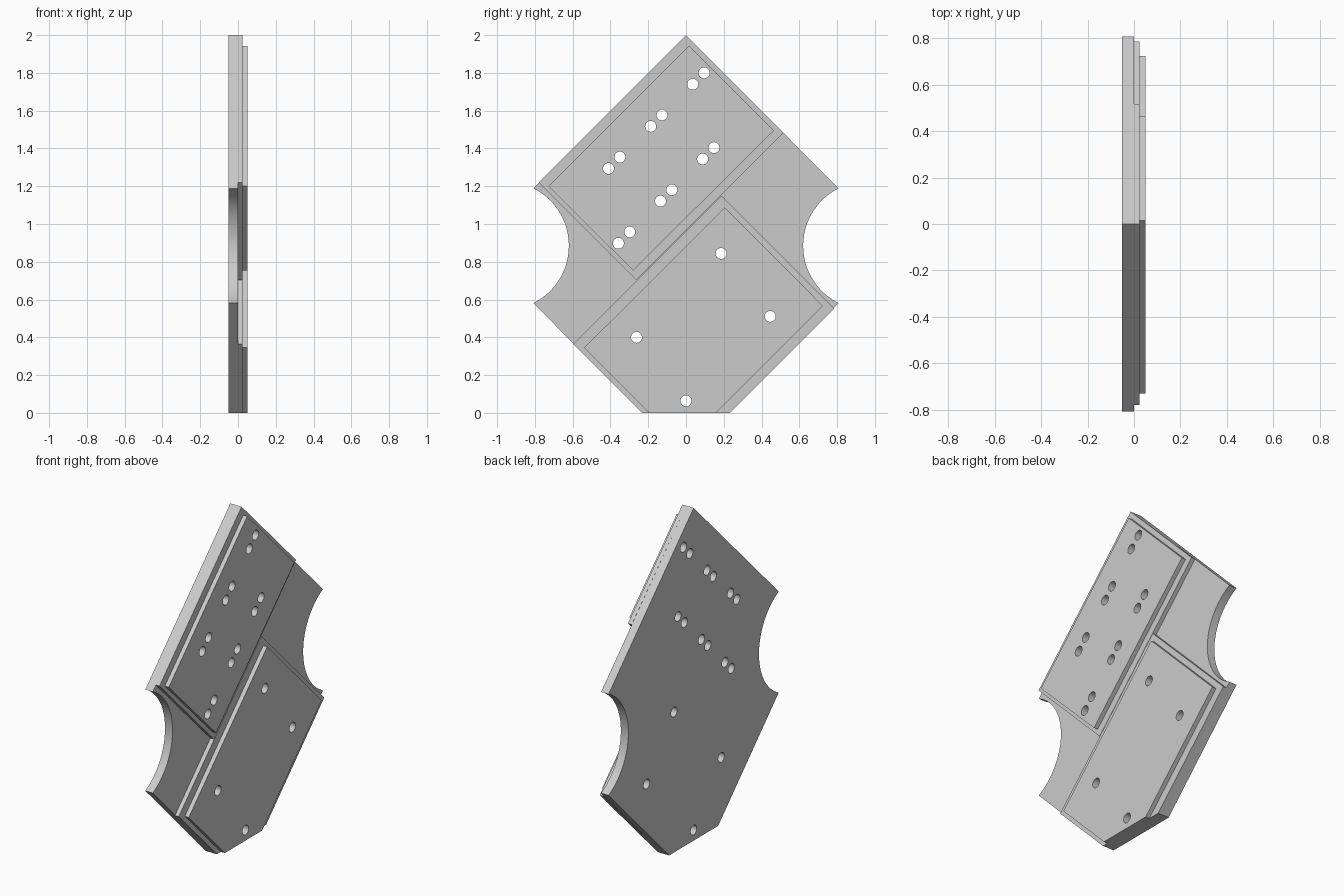
import bpy, bmesh
from math import atan2, cos, sin, pi, radians
from mathutils import Matrix, Vector

cube = bpy.data.objects.get("Cube")
if cube:
    bpy.data.objects.remove(cube, do_unlink=True)

grey = bpy.data.materials.new("plain grey")
grey.use_nodes = True
colour = (0.6, 0.6, 0.6, 1)
grey.diffuse_color = colour
grey.node_tree.nodes["Principled BSDF"].inputs["Base Color"].default_value = colour


def new_object(name, bm):
    mesh = bpy.data.meshes.new(name)
    bmesh.ops.recalc_face_normals(bm, faces=bm.faces)
    bm.to_mesh(mesh)
    bm.free()
    mesh.materials.append(grey)
    obj = bpy.data.objects.new(name, mesh)
    bpy.context.collection.objects.link(obj)
    return obj


def plate(name, outline, x0, x1):
    """Extrude a (y, z) outline along x."""
    bm = bmesh.new()
    face = bm.faces.new([bm.verts.new((x0, y, z)) for y, z in outline])
    solid = bmesh.ops.extrude_face_region(bm, geom=[face], use_keep_orig=True)
    moved = [v for v in solid["geom"] if isinstance(v, bmesh.types.BMVert)]
    bmesh.ops.translate(bm, verts=moved, vec=(x1 - x0, 0, 0))
    return new_object(name, bm)


# Side notch, as an arc from its upper to its lower corner
def notch(centre_y=0.96, centre_z=0.885, corner_y=0.808, half=0.304, steps=24):
    dy = corner_y - centre_y
    radius = Vector((dy, half)).length
    start = atan2(half, dy)
    sweep = 2 * (pi - start)
    angles = [start + sweep * i / steps for i in range(steps + 1)]
    return [(centre_y + radius * cos(a), centre_z + radius * sin(a)) for a in angles]


right_half = notch() + [(0.233, 0)]
left_half = [(-y, z) for y, z in reversed(right_half)]

# Layers: full base, two spacer plates, two smaller cover plates
plates = [
    plate("base_plate", [(0, 2)] + right_half + left_half, -0.051, -0.001),
    plate("upper_spacer", [(0, 2), (0.517, 1.483), (-0.263, 0.703), (-0.78, 1.22)],
          -0.001, 0.024),
    plate("lower_spacer", [(0.188, 1.15), (0.785, 0.553), (0.233, 0), (-0.233, 0),
                           (-0.597, 0.365)], -0.001, 0.024),
    plate("upper_cover", [(0.016, 1.943), (0.465, 1.494), (-0.28, 0.754),
                          (-0.729, 1.2)], 0.024, 0.05),
    plate("lower_cover", [(0.206, 1.087), (0.724, 0.567), (0.158, 0), (-0.196, 0),
                          (-0.539, 0.345)], 0.024, 0.05),
]

# Bolt holes: two rows of three pairs, plus four single holes
holes = [(0.186, 0.844), (0.446, 0.511), (-0.262, 0.4), (0, 0.064)]
for row_y, row_z in ((0.096, 1.8), (0.148, 1.404)):
    for i in range(3):
        for gap in (0, 0.06):
            shift = 0.223 * i + gap
            holes.append((row_y - shift, row_z - shift))

bm = bmesh.new()
for y, z in holes:
    bmesh.ops.create_cone(
        bm, cap_ends=True, segments=32, radius1=0.029, radius2=0.029, depth=0.3,
        matrix=Matrix.Translation((0, y, z)) @ Matrix.Rotation(pi / 2, 4, "Y"))
cutter = new_object("hole_cutter", bm)
cutter.hide_render = True

for obj in plates:
    drill = obj.modifiers.new("holes", "BOOLEAN")
    drill.operation = "DIFFERENCE"
    drill.solver = "EXACT"
    drill.object = cutter
    bpy.ops.object.select_all(action="DESELECT")
    obj.select_set(True)
    bpy.context.view_layer.objects.active = obj
    bpy.ops.object.modifier_apply(modifier=drill.name)
    bpy.ops.object.shade_smooth_by_angle(angle=radians(30))

bpy.data.objects.remove(cutter, do_unlink=True)
